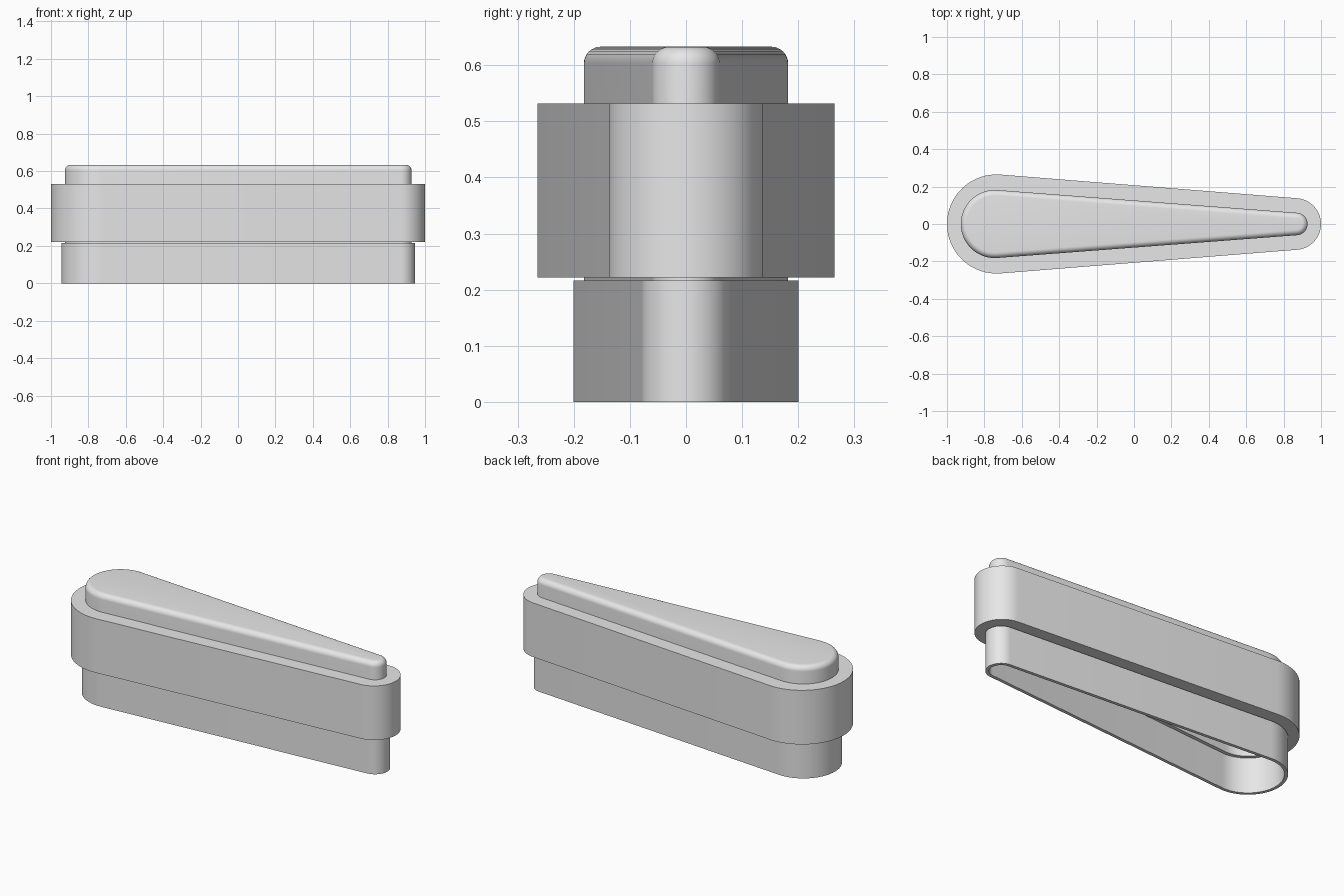
import bpy, bmesh, math

cube = bpy.data.objects.get("Cube")
if cube:
    bpy.data.objects.remove(cube, do_unlink=True)

grey = bpy.data.materials.new("plain grey")
grey.use_nodes = True
colour = (0.8, 0.8, 0.8, 1)
grey.diffuse_color = colour
grey.node_tree.nodes["Principled BSDF"].inputs["Base Color"].default_value = colour

ARC = 32


def outline(ends, offset):
    """Tapered capsule: two arcs joined by their common tangents."""
    xa, ra, xb, rb = ends
    t = math.acos((ra - rb) / (xb - xa))
    points = []
    for x, r, start, sweep in ((xb, rb, -t, 2 * t), (xa, ra, t, 2 * (math.pi - t))):
        for i in range(ARC + 1):
            a = start + sweep * i / ARC
            points.append((x + (r + offset) * math.cos(a), (r + offset) * math.sin(a)))
    return points


def loft(name, ends, profile, closed):
    """Sweep (offset, height) pairs round the outline; cap or join the ends."""
    bm = bmesh.new()
    rings = [[bm.verts.new((x, y, z)) for x, y in outline(ends, o)] for o, z in profile]
    pairs = list(zip(rings, rings[1:]))
    if closed:
        pairs.append((rings[-1], rings[0]))
    else:
        bm.faces.new(rings[0])
        bm.faces.new(rings[-1])
    for low, high in pairs:
        n = len(low)
        for i in range(n):
            j = (i + 1) % n
            bm.faces.new((low[i], low[j], high[j], high[i]))
    bmesh.ops.recalc_face_normals(bm, faces=bm.faces)
    mesh = bpy.data.meshes.new(name)
    bm.to_mesh(mesh)
    bm.free()
    mesh.materials.append(grey)
    ob = bpy.data.objects.new(name, mesh)
    bpy.context.collection.objects.link(ob)
    bpy.ops.object.select_all(action="DESELECT")
    ob.select_set(True)
    bpy.context.view_layer.objects.active = ob
    bpy.ops.object.shade_smooth_by_angle(angle=math.radians(30))
    return ob


# Large end x and radius, small end x and radius
inner = (-0.744, 0.182, 0.868, 0.06)
outer = (-0.735, 0.265, 0.862, 0.138)

# Hollow core with a rounded top, open underneath
fillet, top, wall = 0.03, 0.633, 0.02
core = [(-wall, top - wall), (-wall, 0.2), (0, 0.2)]
for k in range(9):
    a = math.pi / 2 * k / 8
    core.append((fillet * (math.cos(a) - 1), top + fillet * (math.sin(a) - 1)))
loft("rounded_core", inner, core, False)

# Thick collar round the core
loft("collar", outer, [(-0.09, 0.222), (0, 0.222), (0, 0.532), (-0.09, 0.532)], True)

# Thin open sleeve below
loft("lower_sleeve", inner, [(0.001, 0), (0.019, 0), (0.019, 0.216), (0.001, 0.216)], True)
